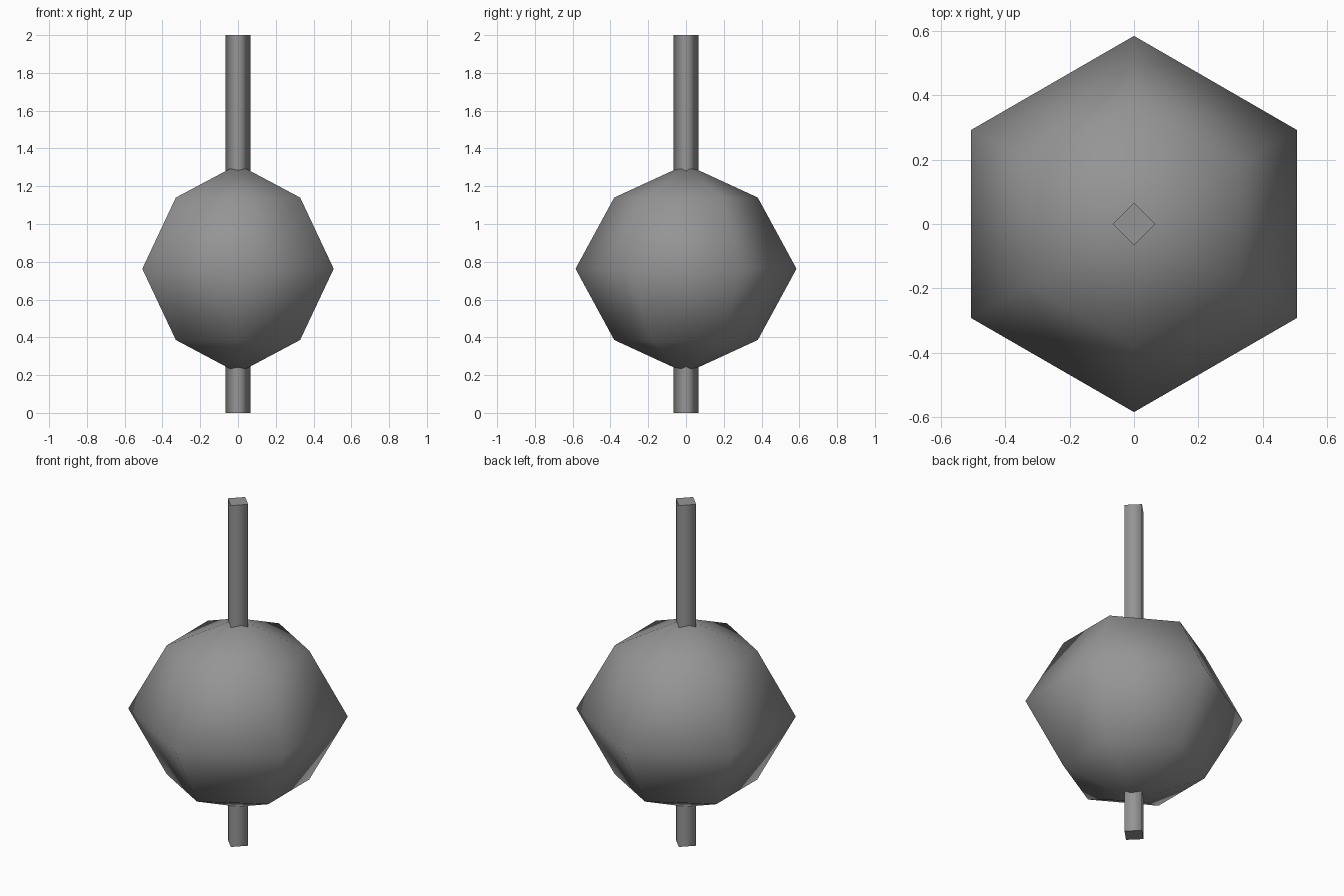
import bpy
import bmesh
from math import sin, cos, pi

cube = bpy.data.objects.get("Cube")
if cube:
    bpy.data.objects.remove(cube, do_unlink=True)

grey = bpy.data.materials.new("mid_grey")
grey.use_nodes = True
colour = (0.3, 0.3, 0.3, 1)
grey.diffuse_color = colour
grey.node_tree.nodes["Principled BSDF"].inputs["Base Color"].default_value = colour


def lathe(name, sides, profile):
    """Revolve (radius, z) pairs around z, first corner on +y; radius 0 makes a pole."""
    bm = bmesh.new()
    rings = []
    for radius, z in profile:
        count = sides if radius else 1
        angles = [pi / 2 + 2 * pi * i / sides for i in range(count)]
        rings.append([bm.verts.new((radius * cos(a), radius * sin(a), z)) for a in angles])
    for low, high in zip(rings, rings[1:]):
        for i in range(sides):
            j = (i + 1) % sides
            corners = [low[i % len(low)], low[j % len(low)],
                       high[j % len(high)], high[i % len(high)]]
            bm.faces.new(list(dict.fromkeys(corners)))
    # Close open ends with crisp flat caps
    for ring in (rings[0], rings[-1]):
        if len(ring) > 1:
            cap = bm.faces.new(ring)
            for edge in cap.edges:
                edge.smooth = False
    bmesh.ops.recalc_face_normals(bm, faces=bm.faces)
    for face in bm.faces:
        face.smooth = True
    mesh = bpy.data.meshes.new(name)
    bm.to_mesh(mesh)
    bm.free()
    mesh.materials.append(grey)
    obj = bpy.data.objects.new(name, mesh)
    bpy.context.collection.objects.link(obj)
    return obj


# Six-sided rounded body
mid = 0.763
lathe("faceted_ball", 6, [(0, mid - 0.552), (0.38, mid - 0.377), (0.585, mid),
                          (0.38, mid + 0.377), (0, mid + 0.552)])

# Square rod passing through the ball
lathe("centre_rod", 4, [(0.066, 0), (0.066, 2)])
